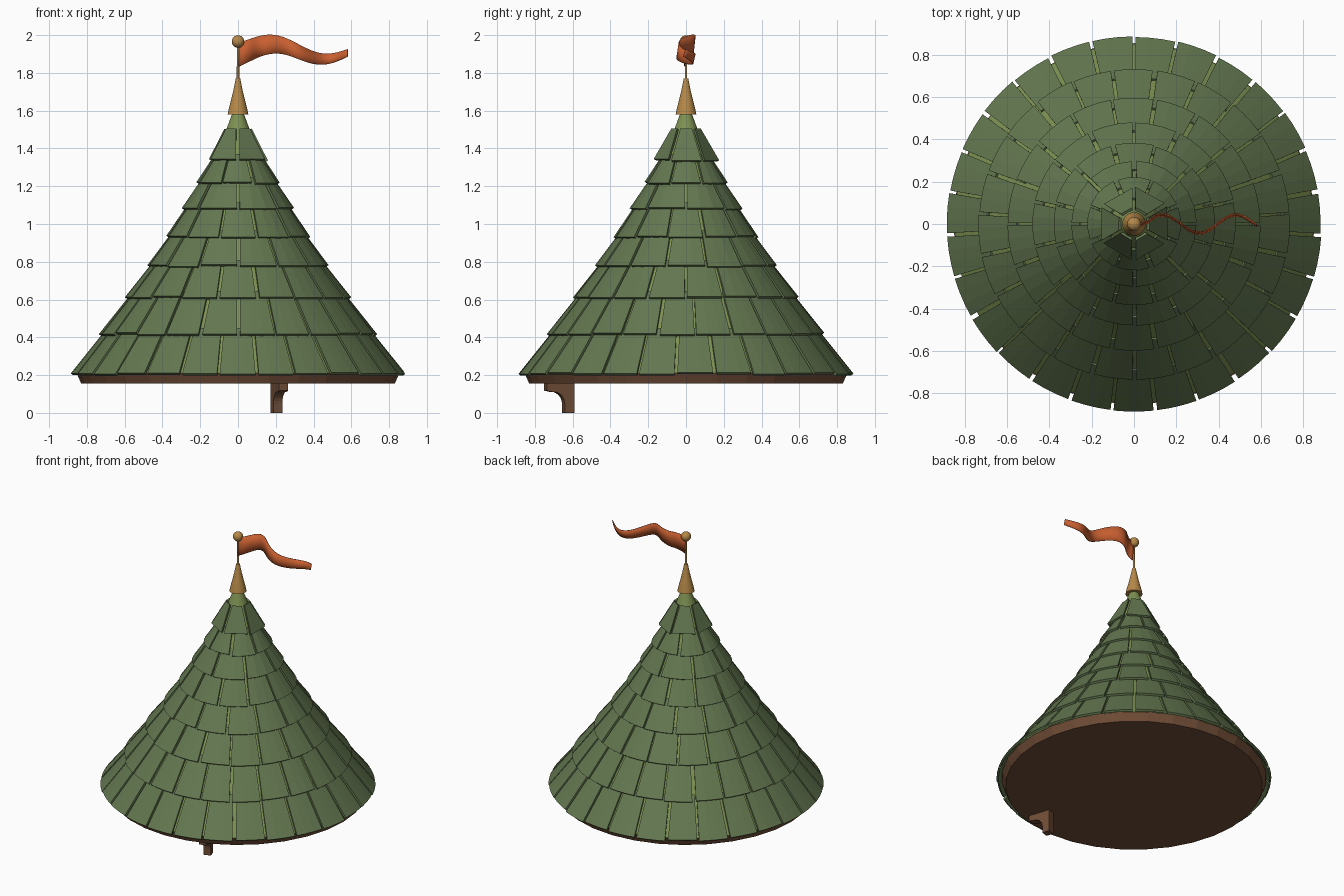
import bpy, bmesh, math, random
from mathutils import Vector

if "Cube" in bpy.data.objects:
    bpy.data.objects.remove(bpy.data.objects["Cube"])

random.seed(4)


def material(name, rgb):
    m = bpy.data.materials.new(name)
    m.diffuse_color = (*rgb, 1)
    m.use_nodes = True
    m.node_tree.nodes["Principled BSDF"].inputs["Base Color"].default_value = m.diffuse_color
    return m


SHINGLE = material("shingle green", (0.125, 0.185, 0.080))
MOSS = material("light moss green", (0.205, 0.285, 0.085))
WOOD = material("brown wood", (0.165, 0.075, 0.038))
GOLD = material("old gold", (0.47, 0.25, 0.065))
CLOTH = material("orange cloth", (0.58, 0.115, 0.030))


def finish(name, bm, mat, smooth=None):
    bmesh.ops.recalc_face_normals(bm, faces=bm.faces)
    me = bpy.data.meshes.new(name)
    bm.to_mesh(me)
    bm.free()
    me.materials.append(mat)
    ob = bpy.data.objects.new(name, me)
    bpy.context.collection.objects.link(ob)
    if smooth:
        bpy.ops.object.select_all(action='DESELECT')
        ob.select_set(True)
        bpy.context.view_layer.objects.active = ob
        bpy.ops.object.shade_smooth_by_angle(angle=math.radians(smooth))
    return ob


def lathe(name, profile, sides, mat, smooth=None):
    """Closed solid of revolution from (radius, z) points."""
    bm = bmesh.new()
    rings = []
    for r, z in profile:
        rings.append([bm.verts.new((r * math.cos(2 * math.pi * k / sides),
                                    r * math.sin(2 * math.pi * k / sides), z))
                      for k in range(sides)])
    for a, b in zip(rings, rings[1:]):
        for k in range(sides):
            j = (k + 1) % sides
            bm.faces.new((a[k], a[j], b[j], b[k]))
    bm.faces.new(rings[0])
    bm.faces.new(rings[-1])
    return finish(name, bm, mat, smooth)


# shingle rows: lower edge radius, lower edge height, number of shingles
ROWS = [(0.885, 0.21, 27), (0.735, 0.42, 23), (0.597, 0.615, 18), (0.482, 0.78, 14),
        (0.382, 0.935, 12), (0.297, 1.085, 8), (0.222, 1.22, 8), (0.155, 1.34, 6)]

# roof cone under the shingles, eave board below
core = [(r - 0.033, z) for r, z, n in ROWS] + [(0.062, 1.5), (0.025, 1.6)]
lathe("roof_cone", core, 48, MOSS, 30)
lathe("eave_board", [(0.83, 0.155), (0.855, 0.212)], 32, WOOD)


def core_radius(z):
    for (r0, z0), (r1, z1) in zip(core, core[1:]):
        if z0 <= z <= z1:
            return r0 + (r1 - r0) * (z - z0) / (z1 - z0)
    return core[-1][0]


def add_shingle(bm, angle, half, r_low, z_low, r_top, z_top, flat):
    """Thin slab, slightly curved round the cone, lifted at its lower edge."""
    thick, gap, cols = 0.015, 0.008, 2 if flat else 4
    length = math.hypot(r_low - r_top, z_top - z_low)
    nr, nz = (z_top - z_low) / length, (r_low - r_top) / length
    layers = []
    for depth in (0, thick):
        layer = []
        for r, z in ((r_low, z_low), (r_top, z_top)):
            spread = half - gap / r
            row = []
            for c in range(cols):
                t = (2 * c / (cols - 1) - 1) * spread
                rr = r / math.cos(t) if flat else r
                rr -= depth * nr
                row.append(bm.verts.new((rr * math.cos(angle + t), rr * math.sin(angle + t),
                                         z - depth * nz)))
            layer.append(row)
        layers.append(layer)
    (ol, ot), (il, it) = layers
    for c in range(cols - 1):
        bm.faces.new((ol[c], ol[c + 1], ot[c + 1], ot[c]))
        bm.faces.new((il[c], it[c], it[c + 1], il[c + 1]))
        bm.faces.new((ol[c], il[c], il[c + 1], ol[c + 1]))
        bm.faces.new((ot[c], ot[c + 1], it[c + 1], it[c]))
    for c in (0, cols - 1):
        bm.faces.new((ol[c], ot[c], it[c], il[c]))


# staggered shingle rows
for i, (r, z, n) in enumerate(ROWS):
    bm = bmesh.new()
    z_top = ROWS[i + 1][1] + 0.03 if i + 1 < len(ROWS) else 1.505
    for k in range(n):
        angle = -math.pi / 2 + (k + 0.5 * (i % 2)) * 2 * math.pi / n
        angle += random.uniform(-0.004, 0.004) / r
        drop = random.uniform(-0.005, 0.005)
        add_shingle(bm, angle, math.pi / n, r - drop * 0.6, z + drop,
                    core_radius(z_top) + 0.012, z_top, i == len(ROWS) - 1)
    finish(f"shingle_row_{i + 1}", bm, SHINGLE)

# finial: flared cap, pole and ball
lathe("finial_cap", [(0.055, 1.58), (0.049, 1.61), (0.036, 1.66), (0.024, 1.71), (0.012, 1.77)],
      24, GOLD, 40)
lathe("flag_pole", [(0.007, 1.76), (0.006, 1.95)], 10, GOLD, 40)
bm = bmesh.new()
bmesh.ops.create_uvsphere(bm, u_segments=20, v_segments=12, radius=0.033)
bmesh.ops.translate(bm, verts=bm.verts, vec=(0, 0, 1.966))
finish("finial_ball", bm, GOLD, 60)

# waving pennant, narrowing to its tip
bm = bmesh.new()
STEPS = 32
rows = []
for s in range(STEPS + 1):
    u = s / STEPS
    x = 0.004 + 0.576 * u
    mid = 1.918 + 0.037 * math.sin(2 * math.pi * (x - 0.055) / 0.53) - 0.01 * u
    half = 0.064 - 0.045 * u
    y = 0.043 * min(1, u * 6) * math.sin(2 * math.pi * (x - 0.045) / 0.35)
    rows.append([bm.verts.new((x, y + 0.006 * v, mid + half * v)) for v in (-1, 0, 1)])
for a, b in zip(rows, rows[1:]):
    for v in range(2):
        bm.faces.new((a[v], b[v], b[v + 1], a[v + 1]))
flag = finish("pennant", bm, CLOTH, 60)
mod = flag.modifiers.new("thickness", 'SOLIDIFY')
mod.thickness = 0.005
mod.offset = 0

# curved support bracket under the eave
profile = [(0.63, 0.0), (0.63, 0.16), (0.783, 0.16), (0.783, 0.118), (0.755, 0.112)]
for k in range(1, 7):
    a = math.pi / 2 * k / 6
    profile.append((0.745 - 0.063 * math.sin(a), 0.045 + 0.067 * math.cos(a)))
profile.append((0.682, 0.0))
ang = math.radians(-72)
out = Vector((math.cos(ang), math.sin(ang), 0))
side = Vector((-math.sin(ang), math.cos(ang), 0))
bm = bmesh.new()
face = bm.faces.new([bm.verts.new(out * r - side * 0.025 + Vector((0, 0, z))) for r, z in profile])
ext = bmesh.ops.extrude_face_region(bm, geom=[face])
bmesh.ops.translate(bm, vec=side * 0.05,
                    verts=[v for v in ext["geom"] if isinstance(v, bmesh.types.BMVert)])
finish("eave_bracket", bm, WOOD)
